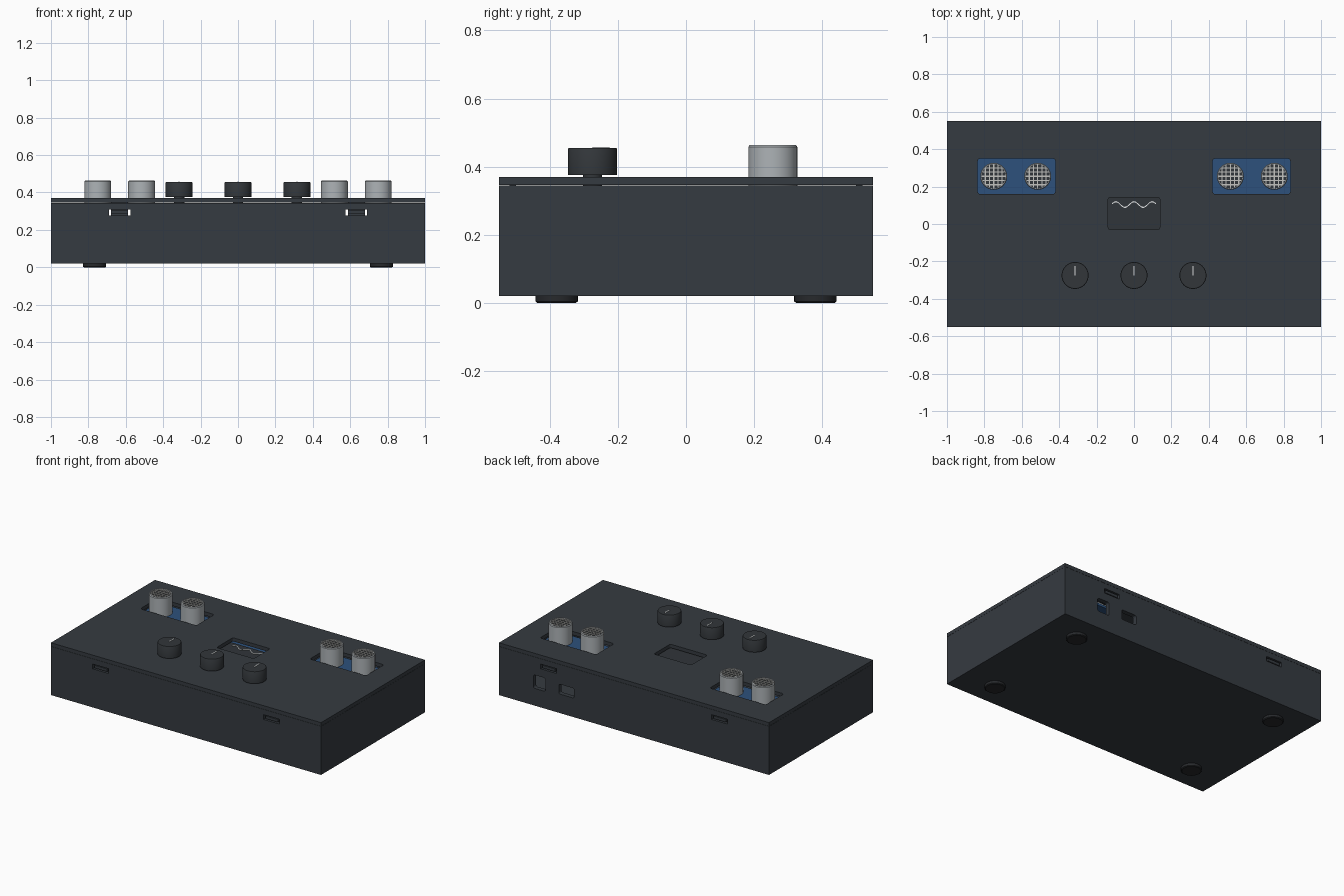
import bpy, bmesh, math

if "Cube" in bpy.data.objects:
    bpy.data.objects.remove(bpy.data.objects["Cube"])


def material(name, rgb):
    m = bpy.data.materials.new(name)
    m.diffuse_color = (*rgb, 1)
    m.use_nodes = True
    m.node_tree.nodes["Principled BSDF"].inputs["Base Color"].default_value = m.diffuse_color
    return m


CASE = material("slate case", (0.036, 0.043, 0.052))
KNOB = material("charcoal knob", (0.032, 0.037, 0.042))
RUBBER = material("black rubber", (0.02, 0.022, 0.025))
BOARD = material("blue board", (0.026, 0.082, 0.20))
SILVER = material("silver can", (0.42, 0.45, 0.47))
MESH = material("pale mesh", (0.55, 0.55, 0.53))
DARK = material("dark glass", (0.03, 0.035, 0.041))
WHITE = material("white mark", (0.75, 0.77, 0.78))


def finish(name, bm, mat, smooth=False):
    bmesh.ops.recalc_face_normals(bm, faces=bm.faces)
    me = bpy.data.meshes.new(name)
    bm.to_mesh(me)
    bm.free()
    ob = bpy.data.objects.new(name, me)
    bpy.context.collection.objects.link(ob)
    me.materials.append(mat)
    if smooth:
        bpy.context.view_layer.objects.active = ob
        ob.select_set(True)
        bpy.ops.object.shade_smooth_by_angle(angle=math.radians(35))
        ob.select_set(False)
    return ob


def add_box(bm, x0, x1, y0, y1, z0, z1):
    vs = bmesh.ops.create_cube(bm, size=1)["verts"]
    for v in vs:
        v.co = ((x0 + x1) / 2 + v.co.x * (x1 - x0),
                (y0 + y1) / 2 + v.co.y * (y1 - y0),
                (z0 + z1) / 2 + v.co.z * (z1 - z0))


def box(name, mat, *bounds):
    bm = bmesh.new()
    add_box(bm, *bounds)
    return finish(name, bm, mat)


def rounded_box(name, mat, bounds, axis, r):
    """Box whose four edges along one axis are rounded."""
    bm = bmesh.new()
    add_box(bm, *bounds)
    edges = [e for e in bm.edges
             if abs(e.verts[0].co[axis] - e.verts[1].co[axis]) > 1e-5]
    bmesh.ops.bevel(bm, geom=edges, offset=r, segments=4, profile=0.5, affect='EDGES')
    return finish(name, bm, mat)


def lathe(name, mat, x, y, profile, n=40):
    """Revolve (radius, z) points; zero radius closes the end."""
    bm = bmesh.new()
    vs = [bm.verts.new((x + r, y, z)) for r, z in profile]
    es = [bm.edges.new(p) for p in zip(vs, vs[1:])]
    bmesh.ops.spin(bm, geom=vs + es, cent=(x, y, 0), axis=(0, 0, 1),
                   angle=2 * math.pi, steps=n)
    bmesh.ops.remove_doubles(bm, verts=bm.verts, dist=1e-5)
    return finish(name, bm, mat, True)


def cut(ob, cutters):
    bpy.context.view_layer.objects.active = ob
    for c in cutters:
        c.hide_render = True
        m = ob.modifiers.new("cut", 'BOOLEAN')
        m.operation = 'DIFFERENCE'
        m.solver = 'EXACT'
        m.object = c
        bpy.ops.object.modifier_apply(modifier=m.name)
        bpy.data.objects.remove(c)


W, D, SEAM, TOP = 1.0, 0.55, 0.345, 0.37

# Hollow lower case with latch slots and rear ports
case = box("case", CASE, -W, W, -D, D, 0.02, SEAM)
cuts = [box("cavity", CASE, -W + .03, W - .03, -D + .03, D - .03, 0.05, 0.5)]
for s in (-1, 1):
    for t in (-1, 1):
        y = t * (D - .015)
        cuts.append(box("slot", CASE, s * .633 - .058, s * .633 + .058,
                        y - .03, y + .03, 0.278, 0.31))
for x, w, h in ((0.70, 0.045, 0.045), (0.50, 0.057, 0.033)):
    cuts.append(rounded_box("port", CASE, (x - w, x + w, D - .05, D + .02,
                                           0.18 - h, 0.18 + h), 1, 0.012))
cut(case, cuts)

# Lid with sensor and screen windows
lid = box("lid", CASE, -W, W, -D, D, SEAM + .001, TOP)
wins = [rounded_box("window", CASE, (-.138, .138, -.03, .143, .3, .4), 2, .012)]
for s in (-1, 1):
    wins.append(rounded_box("window", CASE, (s * .628 - .208, s * .628 + .208,
                                             .16, .35, .3, .4), 2, .015))
cut(lid, wins)

# Latch tabs hanging from the lid into the slots
for s in (-1, 1):
    for t in (-1, 1):
        bm = bmesh.new()
        ys = sorted((t * (D - .05), t * (D - .031)))
        add_box(bm, s * .633 - .046, s * .633 + .046, *ys, 0.27, SEAM + .001)
        ys = sorted((t * (D - .031), t * (D - .004)))
        add_box(bm, s * .633 - .046, s * .633 + .046, *ys, 0.285, 0.303)
        finish("latch_tab", bm, CASE)

# Feet
for x in (-.767, .767):
    for y in (-.38, .38):
        lathe("foot", RUBBER, x, y, [(0, 0), (.057, 0), (.062, .004), (.062, .021), (0, .021)])

# Distance sensors: board, two metal cans, mesh grille
for s in (-1, 1):
    box("sensor_board", BOARD, s * .628 - .215, s * .628 + .215, .15, .36, .318, .334)
    for dx in (-.1175, .1175):
        cx, cy = s * .6325 + dx, .255
        lathe("sensor_can", SILVER, cx, cy,
              [(0, .334), (.072, .334), (.072, .458), (.068, .463), (.062, .463), (.062, .452)])
        lathe("sensor_membrane", DARK, cx, cy, [(.062, .453), (0, .453)])
        bm = bmesh.new()
        for i in range(-2, 3):
            o = i * .0225
            h = math.sqrt(.063 ** 2 - o ** 2)
            add_box(bm, cx + o - .003, cx + o + .003, cy - h, cy + h, .457, .461)
            add_box(bm, cx - h, cx + h, cy + o - .003, cy + o + .003, .4565, .4605)
        finish("sensor_mesh", bm, MESH)

# Screen: board, glass, wave trace
box("screen_board", BOARD, -.17, .17, -.07, .20, .31, .322)
box("screen_glass", DARK, -.16, .16, -.06, .145, .322, .334)
bm = bmesh.new()
rows = []
for i in range(49):
    x = -.118 + .236 * i / 48
    y = .104 + .015 * math.cos(2 * math.pi * x / .097)
    rows.append([bm.verts.new((x, y + d, z)) for d, z in
                 ((-.003, .3335), (.003, .3335), (.003, .337), (-.003, .337))])
for a, b in zip(rows, rows[1:]):
    for k in range(4):
        bm.faces.new((a[k], a[(k + 1) % 4], b[(k + 1) % 4], b[k]))
bm.faces.new(rows[0])
bm.faces.new(rows[-1])
finish("wave_trace", bm, WHITE)

# Control knobs with shaft and pointer
for x in (-.315, 0, .315):
    lathe("knob_shaft", KNOB, x, -.275, [(0, .33), (.028, .33), (.028, .38), (0, .38)], 24)
    lathe("knob", KNOB, x, -.275,
          [(0, .376), (.072, .376), (.072, .452), (.070, .455), (0, .455)], 48)
    box("knob_pointer", WHITE, x - .003, x + .003, -.275, -.225, .454, .458)
